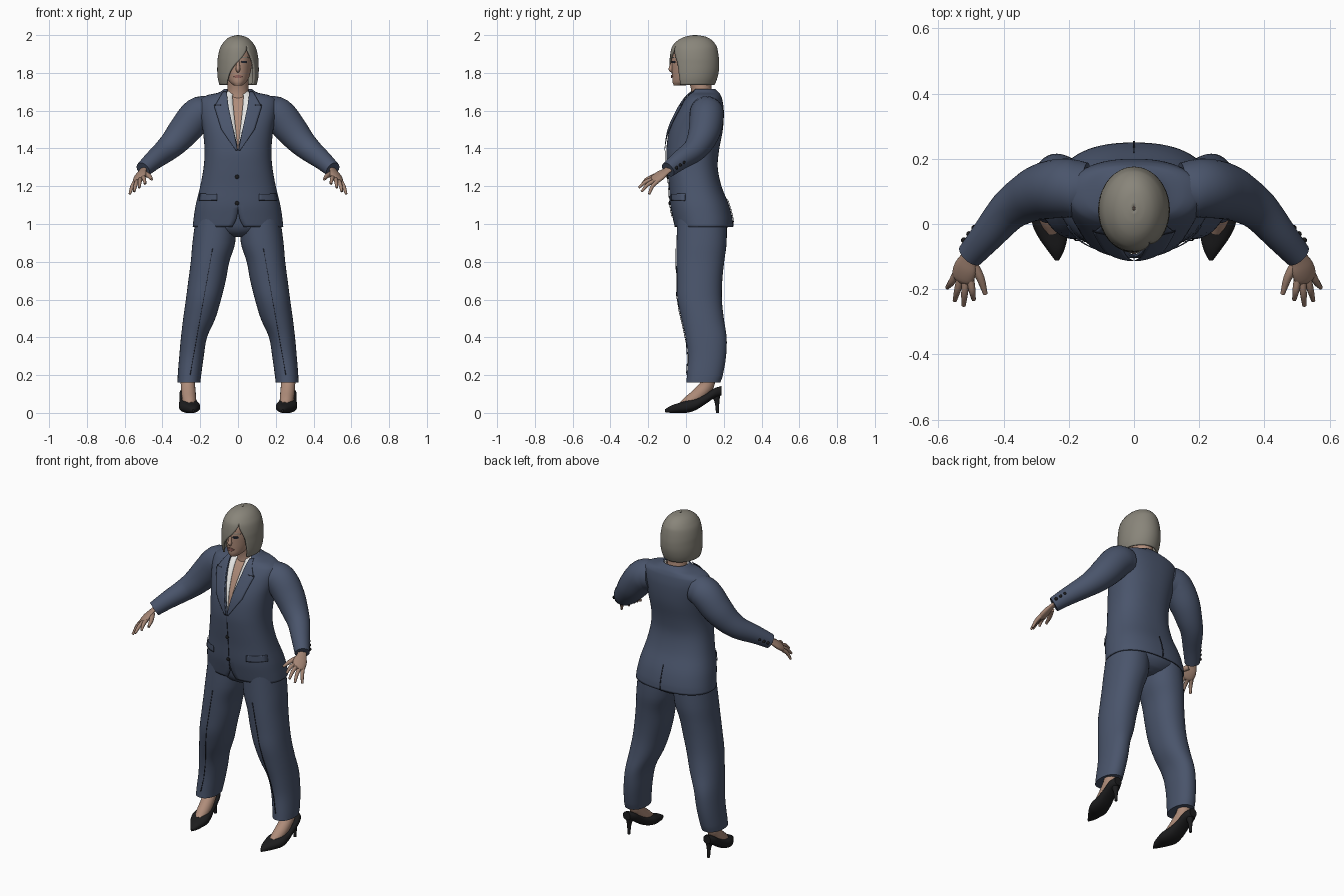
import bpy, bmesh, math
from mathutils import Vector

if "Cube" in bpy.data.objects:
    bpy.data.objects.remove(bpy.data.objects["Cube"])


def material(name, r, g, b):
    m = bpy.data.materials.new(name)
    m.use_nodes = True
    m.diffuse_color = (r, g, b, 1)
    bsdf = m.node_tree.nodes["Principled BSDF"]
    bsdf.inputs["Base Color"].default_value = (r, g, b, 1)
    bsdf.inputs["Roughness"].default_value = 0.8
    return m


NAVY = material("navy suit cloth", .068, .09, .148)
SEAM = material("dark seam", .018, .022, .035)
SKIN = material("skin", .43, .265, .195)
HAND = material("hand skin", .37, .235, .175)
HAIR = material("ash grey hair", .25, .235, .195)
SHIRT = material("white shirt", .8, .8, .78)
BLACK = material("black leather", .012, .012, .013)
LIPS = material("lips", .3, .13, .11)


def at(rows, keys, t):
    """Smooth interpolation of a table of rows at key t."""
    last = len(rows) - 1
    i = 0
    while i < last - 1 and t > keys[i + 1]:
        i += 1
    h = keys[i + 1] - keys[i]
    u = min(max((t - keys[i]) / h, 0), 1)

    def slope(k, c):
        a, b = max(k - 1, 0), min(k + 1, last)
        return (rows[b][c] - rows[a][c]) / (keys[b] - keys[a])
    out = []
    for c in range(len(rows[0])):
        p, q = rows[i][c], rows[i + 1][c]
        a, b = slope(i, c) * h, slope(i + 1, c) * h
        out.append(p + u * a + u * u * (3 * (q - p) - 2 * a - b) + u ** 3 * (2 * (p - q) + a + b))
    return out


def resample(rows, keys, n):
    ts = [keys[i] + (keys[i + 1] - keys[i]) * k / n for i in range(len(keys) - 1) for k in range(n)]
    return [at(rows, keys, t) for t in ts + [keys[-1]]]


def skin_rings(name, rings, mat, cap=False, mirror=False, thick=0):
    """Bridge rows of points into a smooth mesh object."""
    bm = bmesh.new()
    vs = [[bm.verts.new(p) for p in ring] for ring in rings]
    for a, b in zip(vs, vs[1:]):
        for j in range(len(a) - 1):
            bm.faces.new((a[j], a[j + 1], b[j + 1], b[j]))
    if cap:
        bm.faces.new(vs[0][:-1][::-1])
        bm.faces.new(vs[-1][:-1])
    bmesh.ops.remove_doubles(bm, verts=bm.verts, dist=.0003)
    if cap:
        bmesh.ops.recalc_face_normals(bm, faces=bm.faces)
    me = bpy.data.meshes.new(name)
    bm.to_mesh(me)
    bm.free()
    me.materials.append(mat)
    me.shade_smooth()
    me.set_sharp_from_angle(angle=math.radians(50))
    ob = bpy.data.objects.new(name, me)
    bpy.context.collection.objects.link(ob)
    if thick:
        ob.modifiers.new("thickness", "SOLIDIFY").thickness = thick
    if mirror:
        ob.modifiers.new("mirror", "MIRROR").use_mirror_merge = False
    return ob


def power(v, p):
    return math.copysign(abs(v) ** p, v)


def loft(name, rows, mat, p=1, seg=40, along_y=False, **kw):
    """Rows: height, centre x, half width, front, back, then optional opening x limits."""
    rows = sorted(r if len(r) > 5 else (*r, 0, 0) for r in rows)
    rings = []
    for z, cx, rx, f, b, gl, gr in resample(rows, [r[0] for r in rows], 4):
        a0, a1 = [math.asin(power(max(-.99, min(.99, g / rx)), 1 / p)) for g in (max(gl, gr), gr)]
        ring = []
        for j in range(seg + 1):
            a = a0 + (a1 + 2 * math.pi - a0) * j / seg
            x = cx + rx * power(math.sin(a), p)
            y = (f + b) / 2 - (b - f) / 2 * power(math.cos(a), p)
            ring.append((x, z, y) if along_y else (x, y, z))
        rings.append(ring)
    return skin_rings(name, rings, mat, **kw)


def tube(name, pts, mat, ref=(1, 0, 0), flat=1, seg=20, n=4, **kw):
    """Round or flattened limb through (x, y, z, radius) points."""
    keys = [0]
    for a, b in zip(pts, pts[1:]):
        keys.append(keys[-1] + (Vector(b[:3]) - Vector(a[:3])).length)
    path = resample(pts, keys, n)
    rings = []
    for i, q in enumerate(path):
        t = (Vector(path[min(i + 1, len(path) - 1)][:3]) - Vector(path[max(i - 1, 0)][:3])).normalized()
        s = Vector(ref)
        s = (s - t * s.dot(t)).normalized()
        u = t.cross(s) * flat
        angles = [2 * math.pi * j / seg for j in range(seg + 1)]
        rings.append([Vector(q[:3]) + q[3] * (s * math.cos(a) + u * math.sin(a)) for a in angles])
    return skin_rings(name, rings, mat, cap=True, **kw)


def patch(name, edges, rows, mat, p=1, off=.004, back=False, mirror=True):
    """Thin plate lying on a loft; edges: height, inner x, outer x."""
    rows = sorted(r[:5] for r in rows)
    keys = [r[0] for r in rows]
    rings = []
    for (za, a0, a1), (zb, b0, b1) in zip(edges, edges[1:]):
        for k in range(9):
            u = k / 8
            z, x0, x1 = za + (zb - za) * u, a0 + (b0 - a0) * u, a1 + (b1 - a1) * u
            _, cx, rx, f, b = at(rows, keys, z)
            ring = []
            for j in range(7):
                x = x0 + (x1 - x0) * j / 6
                s = min(abs(x - cx) / rx, .999) ** (1 / p)
                d = (b - f) / 2 * (1 - s * s) ** (p / 2) + off
                ring.append((x, (f + b) / 2 + (d if back else -d), z))
            rings.append(ring)
    return skin_rings(name, rings[::1 if back else -1][::-1], mat, mirror=mirror, thick=.003)


def ball(name, loc, r, mat, squash=(1, 1, 1)):
    bpy.ops.mesh.primitive_uv_sphere_add(segments=16, ring_count=8, radius=r, location=loc)
    ob = bpy.context.object
    ob.name, ob.scale = name, squash
    ob.data.materials.append(mat)
    ob.data.shade_smooth()


# Jacket, open in a V over the shirt and slightly parted at the hem
jacket = [(1.715, 0, .072, .03, .155, .058, -.058), (1.695, 0, .105, .02, .175, .062, -.062),
          (1.683, 0, .16, .01, .183, .063, -.063), (1.66, 0, .2, -.008, .192, .06, -.06),
          (1.6, 0, .205, -.045, .2, .048, -.048), (1.5, 0, .187, -.088, .195, .024, -.024),
          (1.39, 0, .177, -.104, .175, 0, 0), (1.3, 0, .182, -.1, .168, 0, 0),
          (1.2, 0, .2, -.09, .188, 0, 0), (1.1, 0, .224, -.083, .228, 0, 0),
          (1.03, 0, .235, -.07, .246, .008, -.008), (.985, 0, .24, -.06, .25, .03, -.03)]
loft("jacket", jacket, NAVY, p=.85, seg=64, thick=.008)


def shrink(d, gap):
    return [(z - d * .8, 0, rx - d, f + d, b - d, g * gap, -g * gap)
            for z, _, rx, f, b, g, _ in jacket[:7]]


loft("shirt", shrink(.012, .45), SHIRT, p=.85, thick=.003)
loft("chest", shrink(.018, 0), SKIN, p=.85)
patch("lapels", [(1.7, .06, .078), (1.62, .05, .125), (1.5, .024, .088), (1.39, .002, .012)],
      jacket, NAVY, p=.85, off=.007)
patch("lapel_notches", [(1.632, .09, .127), (1.627, .09, .126)], jacket, SEAM, p=.85, off=.009)
patch("pocket_flaps", [(1.16, .11, .2), (1.125, .11, .205)], jacket, NAVY, p=.85, off=.005)
patch("pocket_seams", [(1.126, .11, .205), (1.122, .11, .205)], jacket, SEAM, p=.85, off=.006)
patch("front_seam", [(1.39, -.001, .001), (1.04, -.001, .001)], jacket, SEAM, p=.85, off=.002, mirror=False)
patch("back_vent", [(1.13, -.002, .002), (.987, -.003, .003)], jacket, SEAM, p=.85, off=.002, back=True, mirror=False)
for z, y in ((1.25, -.098), (1.11, -.087)):
    ball("front_button", (-.005, y, z), .011, BLACK, (1, .5, 1))

# Sleeves with cuff buttons
tube("sleeves", [(.15, .105, 1.595, .084), (.21, .11, 1.58, .091), (.28, .1, 1.5, .086),
                 (.335, .075, 1.435, .074), (.385, .04, 1.388, .063), (.45, -.035, 1.335, .051),
                 (.502, -.095, 1.288, .042)], NAVY, seg=28, mirror=True)
for side in (1, -1):
    for k in range(3):
        ball("cuff_button", (side * (.522 - .016 * k), -.05 + .019 * k, 1.298 + .014 * k), .009, BLACK)

# Hands
spread = Vector((.82, .3, -.45)).normalized()
knuckles = Vector((.524, -.163, 1.236))
tube("palms", [(.49, -.075, 1.302, .026), (.507, -.105, 1.28, .027), (.517, -.135, 1.258, .038),
               (.526, -.165, 1.235, .037), (.528, -.176, 1.227, .026)],
     HAND, ref=spread, flat=.45, mirror=True)
tips = {"index": (-.027, (.492, -.232, 1.212)), "middle": (-.009, (.523, -.25, 1.192)),
        "ring": (.01, (.55, -.235, 1.172)), "little": (.028, (.573, -.195, 1.158))}
for finger, (offset, tip) in tips.items():
    base, tip = knuckles + spread * offset, Vector(tip)
    mid = (base + tip) / 2 + Vector((0, -.004, .008))
    tube(finger + "_fingers", [(*base, .0115), (*mid, .0105), (*tip, .0065)], HAND, seg=10, mirror=True)
tube("thumbs", [(.497, -.12, 1.268, .016), (.472, -.165, 1.255, .013), (.456, -.215, 1.236, .007)],
     HAND, seg=10, mirror=True)

# Trousers
leg = [(1.06, .115, .105, -.045, .215), (.9, .128, .113, -.05, .215), (.8, .148, .102, -.05, .202),
       (.7, .164, .099, -.048, .192), (.6, .183, .093, -.045, .19), (.5, .205, .085, -.025, .2),
       (.4, .233, .069, -.002, .215), (.3, .246, .065, .01, .212), (.2, .257, .062, .005, .195),
       (.16, .26, .06, .002, .182)]
loft("trouser_legs", leg, NAVY, p=.92, cap=True, mirror=True)
loft("trouser_seat", [(1.12, 0, .2, -.06, .2), (1.0, 0, .215, -.047, .225), (.95, 0, .13, -.02, .195),
                      (.93, 0, .05, .03, .15)], NAVY, cap=True)
patch("front_creases", [(.87, .133, .136), (.2, .252, .255)], leg, SEAM, p=.92, off=.002)

# Feet and pointed heeled shoes
tube("feet", [(.265, .118, .22, .04), (.265, .112, .15, .038), (.261, .07, .098, .038),
              (.256, .015, .055, .035), (.25, -.02, .035, .025)], SKIN, mirror=True)
loft("shoes", [(-.112, .236, .006, .004, .018), (-.08, .24, .026, 0, .038), (-.04, .249, .045, 0, .052),
               (0, .256, .056, 0, .066), (.05, .262, .05, .014, .078), (.1, .267, .043, .045, .1),
               (.15, .27, .039, .078, .13), (.187, .272, .024, .092, .142)],
     BLACK, p=.85, along_y=True, cap=True, mirror=True)
tube("heels", [(.27, .158, .1, .026), (.27, .164, .06, .013), (.27, .167, 0, .008)], BLACK, seg=12, mirror=True)

# Neck, head and face
loft("neck", [(1.6, 0, .075, .02, .15), (1.68, 0, .06, .028, .14), (1.72, 0, .055, .025, .135),
              (1.78, 0, .056, .01, .135)], SKIN, cap=True)
head = [(1.732, 0, .02, -.064, -.01), (1.75, 0, .043, -.071, .05), (1.78, 0, .06, -.073, .1),
        (1.82, 0, .07, -.075, .13), (1.87, 0, .076, -.076, .145), (1.92, 0, .074, -.068, .14),
        (1.96, 0, .05, -.04, .11), (1.98, 0, .01, .03, .05)]
loft("head", head, SKIN, cap=True)
tube("nose", [(0, -.07, 1.868, .007), (0, -.077, 1.835, .01), (0, -.08, 1.818, .012),
              (0, -.072, 1.808, .008)], SKIN, seg=12)
patch("eyes", [(1.864, .02, .042), (1.857, .016, .046), (1.852, .022, .04)], head, SEAM, off=.002)
patch("eyebrows", [(1.883, .02, .05), (1.878, .014, .054)], head, HAIR, off=.002)
patch("mouth", [(1.79, -.008, .008), (1.782, -.024, .024), (1.772, -.012, .012)], head, LIPS,
      off=.003, mirror=False)

# Bobbed hair with a side parting and a fringe swept across one eye
loft("hair", [(2.0, 0, .004, .04, .055, .002, .002), (1.993, 0, .036, 0, .1, .018, .018),
              (1.975, 0, .065, -.04, .135, .033, .033), (1.945, 0, .088, -.07, .16, .045, .045),
              (1.92, 0, .099, -.08, .168, .052, .045), (1.88, 0, .107, -.086, .174, .07, .02),
              (1.85, 0, .109, -.088, .176, .08, -.01), (1.81, 0, .11, -.088, .174, .085, -.04),
              (1.77, 0, .107, -.085, .165, .086, -.055), (1.737, 0, .099, -.078, .152, .08, -.062)],
     HAIR, seg=56, thick=.01)
